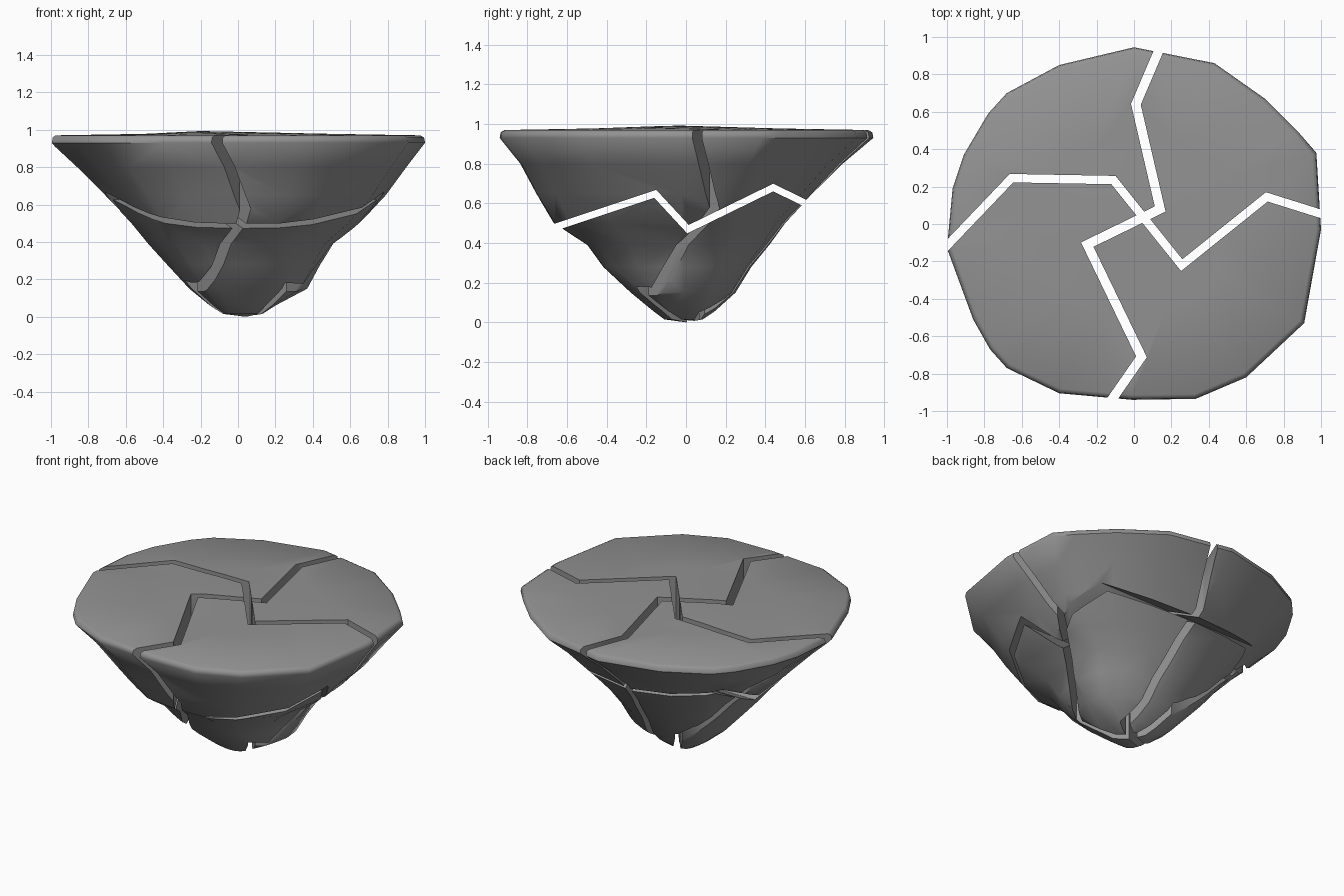
import bpy, bmesh
from math import radians
from mathutils import Vector

cube = bpy.data.objects.get("Cube")
if cube:
    bpy.data.objects.remove(cube, do_unlink=True)

stone = bpy.data.materials.new("grey stone")
stone.use_nodes = True
GREY = (0.29, 0.29, 0.29, 1)
stone.diffuse_color = GREY
stone.node_tree.nodes["Principled BSDF"].inputs["Base Color"].default_value = GREY


def add_object(name, bm):
    bmesh.ops.recalc_face_normals(bm, faces=bm.faces)
    mesh = bpy.data.meshes.new(name)
    bm.to_mesh(mesh)
    bm.free()
    mesh.materials.append(stone)
    obj = bpy.data.objects.new(name, mesh)
    bpy.context.collection.objects.link(obj)
    return obj


# Rim outline, counter-clockwise from the back
OUTLINE = [(0, .945), (-.4, .85), (-.68, .7), (-.78, .59), (-.91, .37), (-.97, .19),
           (-1, -.13), (-.86, -.51), (-.77, -.67), (-.68, -.77), (-.4, -.905),
           (-.01, -.94), (.33, -.935), (.6, -.82), (.91, -.53), (1, -.03),
           (.975, .38), (.88, .49), (.7, .67), (.43, .86)]

# Height, then reach to the left side, right side, front and back of the page
LEVELS = [(.015, .08, .13, .11, .09), (.06, .15, .2, .17, .15), (.15, .26, .37, .28, .25),
          (.28, .38, .44, .42, .33), (.39, .48, .51, .5, .42), (.5, .57, .65, .67, .5),
          (.65, .71, .79, .76, .64), (.8, .86, .9, .84, .79), (.93, 1, 1, .945, .945),
          (.958, .995, .995, .94, .94), (.97, .975, .975, .92, .92),
          (.978, .5, .5, .47, .47)]


def rock_body():
    bm = bmesh.new()
    rings = []
    for z, left, right, front, back in LEVELS:
        rings.append([bm.verts.new((x * (right if x > 0 else left),
                                    y * (back if y > 0 else front) / .945, z))
                      for x, y in OUTLINE])
    n = len(OUTLINE)
    for low, high in zip(rings, rings[1:]):
        for i in range(n):
            j = (i + 1) % n
            bm.faces.new((low[i], low[j], high[j], high[i]))
    # Blunt tip and slightly domed top
    for ring, centre in ((rings[0], (.04, 0, 0)), (rings[-1], (-.2, -.05, .993))):
        hub = bm.verts.new(centre)
        for i in range(n):
            bm.faces.new((ring[i], ring[(i + 1) % n], hub))
    return add_object("rock", bm)


def crack_cutter(name, path, width, place):
    """Thick zigzag wall with mitred corners; place maps (u, v, depth) to space."""
    pts = [Vector(p) for p in path]
    dirs = [(b - a).normalized() for a, b in zip(pts, pts[1:])]
    norms = [Vector((-d.y, d.x)) for d in dirs]
    bm = bmesh.new()
    sections = []
    for i, p in enumerate(pts):
        a, b = norms[max(i - 1, 0)], norms[min(i, len(norms) - 1)]
        mitre = (a + b) / (1 + a.dot(b)) * width / 2
        corners = ((p + mitre, -2), (p - mitre, -2), (p - mitre, 2), (p + mitre, 2))
        sections.append([bm.verts.new(place(q.x, q.y, d)) for q, d in corners])
    for s, t in zip(sections, sections[1:]):
        for i in range(4):
            j = (i + 1) % 4
            bm.faces.new((s[i], s[j], t[j], t[i]))
    bm.faces.new(sections[0])
    bm.faces.new(sections[-1])
    obj = add_object(name, bm)
    obj.hide_render = True
    return obj


def upright(u, v, d):
    return (u, v, d)


def sideways(u, v, d):
    return (d, u, v)


rock = rock_body()
cutters = [
    crack_cutter("front_back_crack", [(.27, 1.25), (.01, .64), (.14, .08), (-.25, -.11),
                                      (.04, -.71), (-.3, -1.2)], .05, upright),
    crack_cutter("side_crack", [(-1.29, -.42), (-.655, .245), (-.11, .235), (.255, -.22),
                                (.71, .145), (1.3, -.04)], .045, upright),
    crack_cutter("level_crack", [(-1.2, .3), (-.155, .648), (.01, .47), (.44, .68),
                                 (1.2, .31)], .035, sideways)]

# Break the rock apart along the cracks
for cutter in cutters:
    mod = rock.modifiers.new(cutter.name, 'BOOLEAN')
    mod.operation = 'DIFFERENCE'
    mod.solver = 'EXACT'
    mod.object = cutter
bpy.ops.object.select_all(action='DESELECT')
bpy.context.view_layer.objects.active = rock
rock.select_set(True)
for cutter in cutters:
    bpy.ops.object.modifier_apply(modifier=cutter.name)
for cutter in cutters:
    bpy.data.objects.remove(cutter, do_unlink=True)

bpy.ops.object.mode_set(mode='EDIT')
bpy.ops.mesh.select_all(action='SELECT')
bpy.ops.mesh.separate(type='LOOSE')
bpy.ops.object.mode_set(mode='OBJECT')
pieces = list(bpy.context.selected_objects)
for i, piece in enumerate(pieces, 1):
    piece.name = f"rock_piece_{i}"
bpy.ops.object.shade_smooth_by_angle(angle=radians(50))
